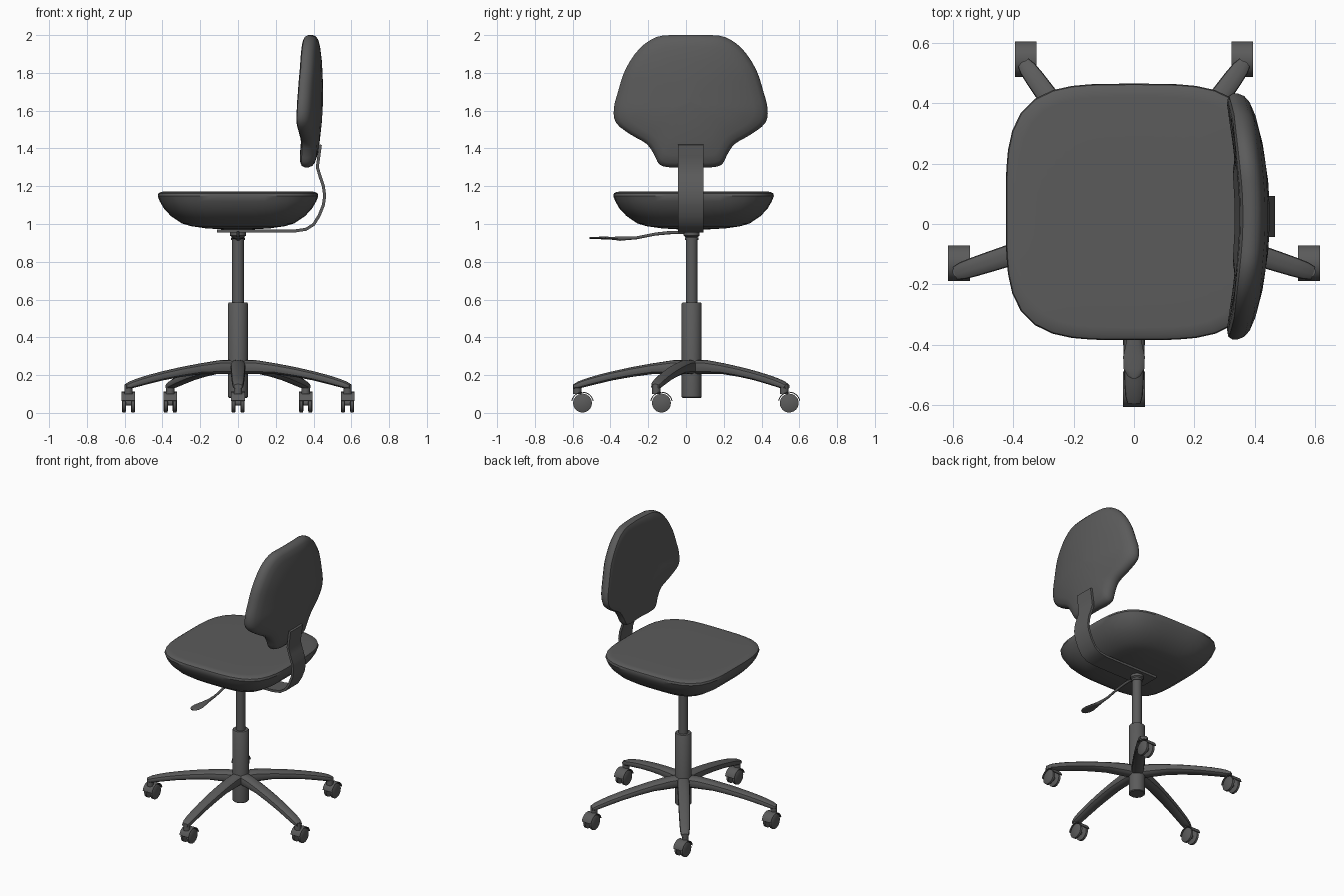
import bpy, bmesh, math
from mathutils import Vector

if "Cube" in bpy.data.objects:
    bpy.data.objects.remove(bpy.data.objects["Cube"])

CY = 0.03  # y of the column axis
mat = bpy.data.materials.new("dark grey")
mat.diffuse_color = (0.105, 0.105, 0.105, 1)
mat.use_nodes = True
mat.node_tree.nodes["Principled BSDF"].inputs["Base Color"].default_value = mat.diffuse_color


def finish(bm, name):
    bmesh.ops.recalc_face_normals(bm, faces=bm.faces)
    me = bpy.data.meshes.new(name)
    bm.to_mesh(me)
    bm.free()
    me.materials.append(mat)
    ob = bpy.data.objects.new(name, me)
    bpy.context.collection.objects.link(ob)
    return ob


def loft(name, rings):
    """Skin equal-length point rings and cap both ends."""
    bm = bmesh.new()
    vr = [[bm.verts.new(p) for p in r] for r in rings]
    n = len(vr[0])
    for a, b in zip(vr, vr[1:]):
        for i in range(n):
            j = (i + 1) % n
            bm.faces.new((a[i], a[j], b[j], b[i]))
    bm.faces.new(vr[0])
    bm.faces.new(vr[-1])
    return finish(bm, name)


def lathe(name, prof, x, y, axis='z', z=0, n=24):
    """Stack of circles (radius, position) along z or x."""
    rings = []
    for r, h in prof:
        cs = [(r * math.cos(2 * math.pi * i / n), r * math.sin(2 * math.pi * i / n)) for i in range(n)]
        rings.append([(x + a, y + b, h) if axis == 'z' else (x + h, y + a, z + b) for a, b in cs])
    return loft(name, rings)


def superellipse(n, count):
    pts = []
    for i in range(count):
        t = 2 * math.pi * (i + 0.5) / count
        c, s = math.cos(t), math.sin(t)
        k = (abs(c) ** n + abs(s) ** n) ** (-1 / n)
        pts.append((c * k, s * k))
    return pts


# seat cushion
plan = superellipse(3.8, 48)
seat_prof = [(0.05, .968), (.4, .977), (.58, .988), (.70, 1.003), (.835, 1.042), (.92, 1.08),
             (.975, 1.12), (1, 1.148), (.992, 1.162), (.96, 1.17), (.9, 1.172), (.5, 1.172), (.05, 1.172)]
loft("seat", [[(.425 * s * a, .04 + .425 * s * b, z) for a, b in plan] for s, z in seat_prof])

# backrest: half outline (half width, z), mirrored and rounded
half = [(.08, 2.0), (.18, 1.99), (.27, 1.93), (.345, 1.82), (.385, 1.70), (.407, 1.61), (.395, 1.535),
        (.32, 1.475), (.235, 1.425), (.195, 1.37), (.165, 1.315), (.11, 1.30), (.04, 1.30)]
ctrl = [Vector(p) for p in half] + [Vector((-a, b)) for a, b in reversed(half)]
outline = []
for i in range(len(ctrl)):
    p0, p1, p2, p3 = (ctrl[(i + k) % len(ctrl)] for k in (-1, 0, 1, 2))
    for t in (0, 1 / 3, 2 / 3):
        outline.append(.5 * (2 * p1 + (p2 - p0) * t + (2 * p0 - 5 * p1 + 4 * p2 - p3) * t * t
                             + (3 * p1 - p0 - 3 * p2 + p3) * t ** 3))


def back_x(y, z):
    """x of the cushion's middle surface: curved in plan and in height."""
    keys = [(1.28, .365), (1.42, .385), (1.6, .403), (1.82, .402), (2.02, .385)]
    x = keys[-1][1]
    for (z0, x0), (z1, x1) in zip(keys, keys[1:]):
        if z <= z1:
            x = x0 + (x1 - x0) * (z - z0) / (z1 - z0)
            break
    return x - .062 * (y / .4) ** 2


rings = []
for s, d in [(.02, .047), (.3, .047), (.6, .046), (.82, .043), (.93, .036), (.98, .024), (1, .006),
             (1, -.01), (.98, -.026), (.93, -.036), (.82, -.043), (.6, -.046), (.3, -.047), (.02, -.047)]:
    ring = []
    for p in outline:
        y, z = p.x * s, 1.65 + (p.y - 1.65) * s
        ring.append((back_x(y, z) + d, y + .025, z))
    rings.append(ring)
loft("backrest", rings)

# bent flat bar joining seat and backrest
path = [(-.11, .962), (.15, .962), (.3, .963), (.36, .972), (.40, .997), (.43, 1.045), (.452, 1.10), (.459, 1.15),
        (.452, 1.20), (.435, 1.25), (.420, 1.30), (.428, 1.36), (.436, 1.42)]
rings = []
for i, (x, z) in enumerate(path):
    a, b = Vector(path[max(i - 1, 0)]), Vector(path[min(i + 1, len(path) - 1)])
    t = (b - a).normalized() * .008
    rings.append([(x - t.y, -.043, z + t.x), (x + t.y, -.043, z - t.x),
                  (x + t.y, .093, z - t.x), (x - t.y, .093, z + t.x)])
loft("back_bracket", rings)

# gas column
lathe("column_sleeve", [(.048, .08), (.053, .085), (.053, .578), (.049, .584)], 0, CY)
lathe("piston", [(.031, .57), (.031, .96)], 0, CY)
lathe("column_collar", [(.036, .915), (.036, .928), (.031, .93), (.042, .938), (.042, .962)], 0, CY)

# height lever: rod and flat paddle
oct8 = [(math.cos(math.pi * k / 6), math.sin(math.pi * k / 6)) for k in range(12)]
lever = [(.02, .955, .009, .009), (-.08, .955, .009, .009), (-.16, .947, .008, .008), (-.26, .927, .008, .008),
         (-.32, .924, .010, .010), (-.35, .923, .014, .012), (-.38, .924, .023, .008), (-.44, .926, .036, .007),
         (-.48, .926, .034, .006), (-.503, .926, .022, .006), (-.512, .926, .008, .004)]
loft("height_lever", [[(w * a, y, z + h * b) for a, b in oct8] for y, z, w, h in lever])

# five-star base: legs (radius, top z, bottom z, half width) and casters
leg = [(.0, .281, .205, .040), (.10, .279, .205, .040), (.21, .262, .205, .039), (.32, .242, .19, .038),
       (.42, .220, .172, .036), (.50, .200, .153, .034), (.56, .182, .138, .032), (.60, .167, .128, .029),
       (.625, .152, .128, .022)]
section = superellipse(3, 16)
for k in range(5):
    ang = math.radians(-90 + 72 * k)
    c, s = math.cos(ang), math.sin(ang)
    rings = []
    for r, zt, zb, w in leg:
        rings.append([(r * c - w * a * s, CY + r * s + w * a * c, (zt + zb) / 2 + (zt - zb) / 2 * b)
                      for a, b in section])
    loft(f"base_leg_{k + 1}", rings)

    px, py = .61 * c * .96 + .04 * .61 * c, CY + .605 * s
    lathe(f"caster_stem_{k + 1}", [(.022, .1), (.022, .15)], px, py, n=16)
    wy, wz = py + .027, .052
    for side in (-1, 1):
        lathe(f"caster_wheel_{k + 1}", [(.042, side * .013), (.05, side * .016), (.05, side * .031), (.044, side * .035)],
              px, wy, 'x', wz, 24)
    lathe(f"caster_axle_{k + 1}", [(.014, -.02), (.014, .02)], px, wy, 'x', wz, 12)
    # thin arched hood over the wheels
    rings = []
    for i in range(13):
        t = math.radians(12 + 156 * i / 12)
        rings.append([(px + x, wy + r * math.cos(t), wz + r * math.sin(t))
                      for x, r in ((-.036, .055), (.036, .055), (.036, .060), (-.036, .060))])
    loft(f"caster_hood_{k + 1}", rings)

# smooth shading with sharp edges kept
for ob in bpy.data.objects:
    ob.select_set(True)
    bpy.context.view_layer.objects.active = ob
bpy.ops.object.shade_smooth_by_angle(angle=math.radians(35))
